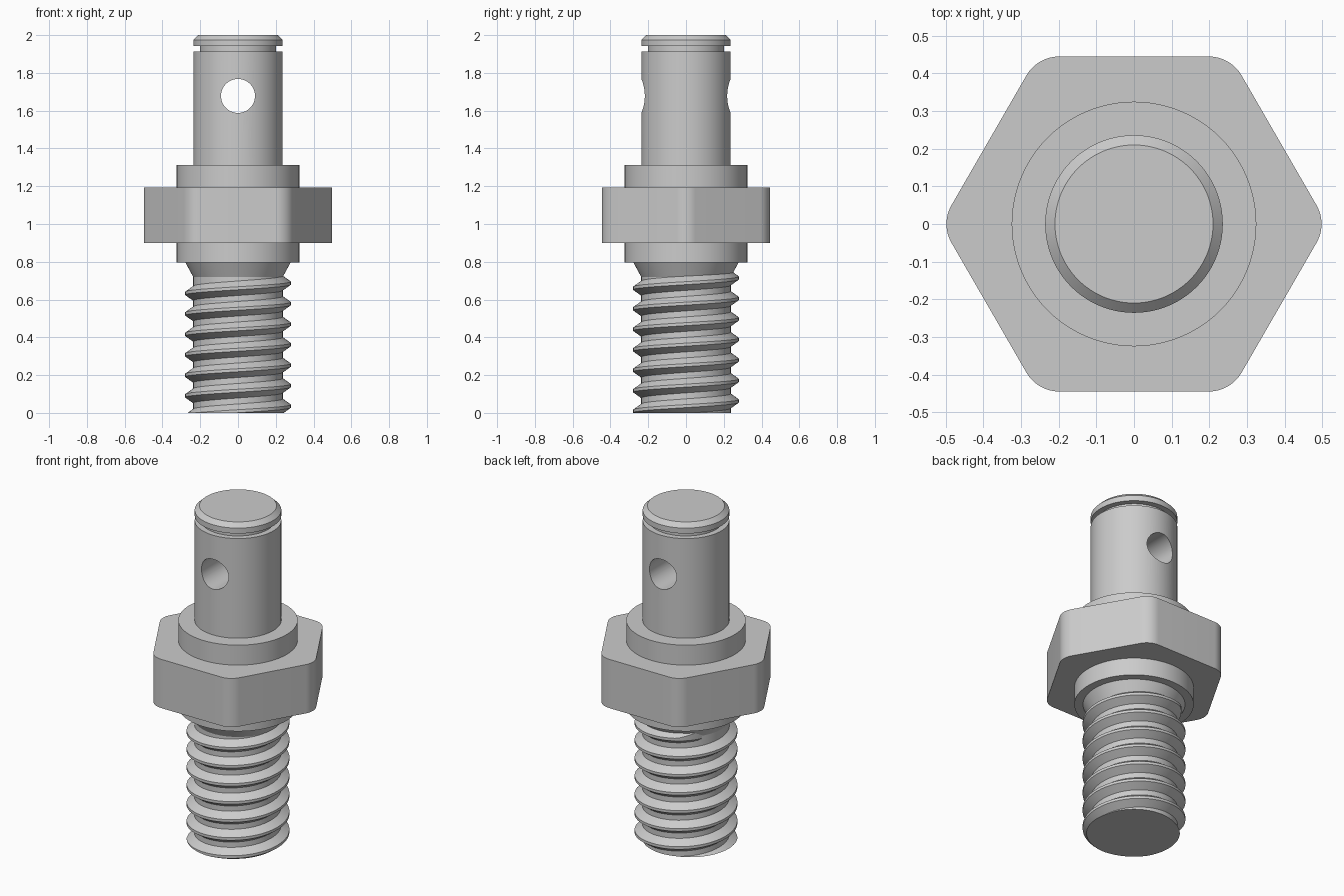
import bpy, bmesh
from math import sin, cos, pi, tan, radians

if "Cube" in bpy.data.objects:
    bpy.data.objects.remove(bpy.data.objects["Cube"])


def make(name, bm):
    bmesh.ops.recalc_face_normals(bm, faces=bm.faces)
    mesh = bpy.data.meshes.new(name)
    bm.to_mesh(mesh)
    bm.free()
    obj = bpy.data.objects.new(name, mesh)
    bpy.context.collection.objects.link(obj)
    return obj


def lathe(name, profile, seg=96):
    bm = bmesh.new()
    rings = [[bm.verts.new((r * cos(2 * pi * i / seg), r * sin(2 * pi * i / seg), z))
              for i in range(seg)] for r, z in profile]
    for a, b in zip(rings, rings[1:]):
        for i in range(seg):
            j = (i + 1) % seg
            bm.faces.new((a[i], a[j], b[j], b[i]))
    bm.faces.new(rings[0][::-1])
    bm.faces.new(rings[-1])
    return make(name, bm)


def combine(target, other, operation):
    mod = target.modifiers.new(operation, 'BOOLEAN')
    mod.operation = operation
    mod.solver = 'EXACT'
    mod.object = other
    bpy.context.view_layer.objects.active = target
    bpy.ops.object.modifier_apply(modifier=mod.name)
    bpy.data.objects.remove(other)


# Turned body: threaded core, relief cone, collars, pin with retaining groove
stud = lathe("threaded_pin_stud", [
    (0.237, -0.15), (0.237, 0.72), (0.278, 0.795), (0.325, 0.795), (0.325, 1.313),
    (0.236, 1.313), (0.236, 1.912), (0.202, 1.912), (0.202, 1.942),
    (0.236, 1.942), (0.236, 1.975), (0.21, 2.0)])

# Hexagon flange with rounded corners, flats facing front and back
flat, fillet, z0, z1 = 0.445, 0.1, 0.9, 1.193
bm = bmesh.new()
outline = []
for k in range(6):
    a = k * pi / 3
    d = (flat - fillet) / cos(pi / 6)
    for s in range(13):
        t = a - pi / 6 + s / 12 * pi / 3
        outline.append(bm.verts.new((d * cos(a) + fillet * cos(t),
                                     d * sin(a) + fillet * sin(t), z0)))
face = bm.faces.new(outline)
top = bmesh.ops.extrude_face_region(bm, geom=[face])
for v in top["geom"]:
    if isinstance(v, bmesh.types.BMVert):
        v.co.z = z1
hexagon = make("hex_flange", bm)

# Right-handed helical thread ridge, fading out under the relief cone
pitch, base_z, seg = 0.1085, 0.036, 64
start, end, fade = -1.0, 6.42, 0.1
bm = bmesh.new()
rings = []
for i in range(int((end - start) * seg) + 1):
    turn = start + i / seg
    h = min(1.0, max(0.0, (end - turn) / fade))
    z = base_z + turn * pitch
    crest = 0.233 + 0.047 * h
    half = 0.008 + 0.029 * (0.28 - crest) / 0.04 * 0.6
    a = 2 * pi * turn
    rings.append([bm.verts.new((r * cos(a), r * sin(a), z + dz)) for r, dz in
                  ((0.225, -0.047), (crest, -half), (crest, half), (0.225, 0.047))])
for p, q in zip(rings, rings[1:]):
    for i in range(4):
        j = (i + 1) % 4
        bm.faces.new((p[i], p[j], q[j], q[i]))
bm.faces.new(rings[0])
bm.faces.new(rings[-1][::-1])
thread = make("thread", bm)

# Cross hole through the pin and a block trimming the stud at the ground
hole = lathe("cross_hole", [(0.09, -0.5), (0.09, 0.5)], 64)
hole.rotation_euler.x = pi / 2
hole.location.z = 1.678
bm = bmesh.new()
bmesh.ops.create_cube(bm, size=1.0)
trim = make("ground_trim", bm)
trim.location.z = -0.5
bpy.context.view_layer.update()

combine(stud, hexagon, 'UNION')
combine(stud, thread, 'UNION')
combine(stud, hole, 'DIFFERENCE')
combine(stud, trim, 'DIFFERENCE')

# Smooth round surfaces, crisp edges
stud.select_set(True)
bpy.context.view_layer.objects.active = stud
bpy.ops.object.shade_smooth_by_angle(angle=radians(20))
